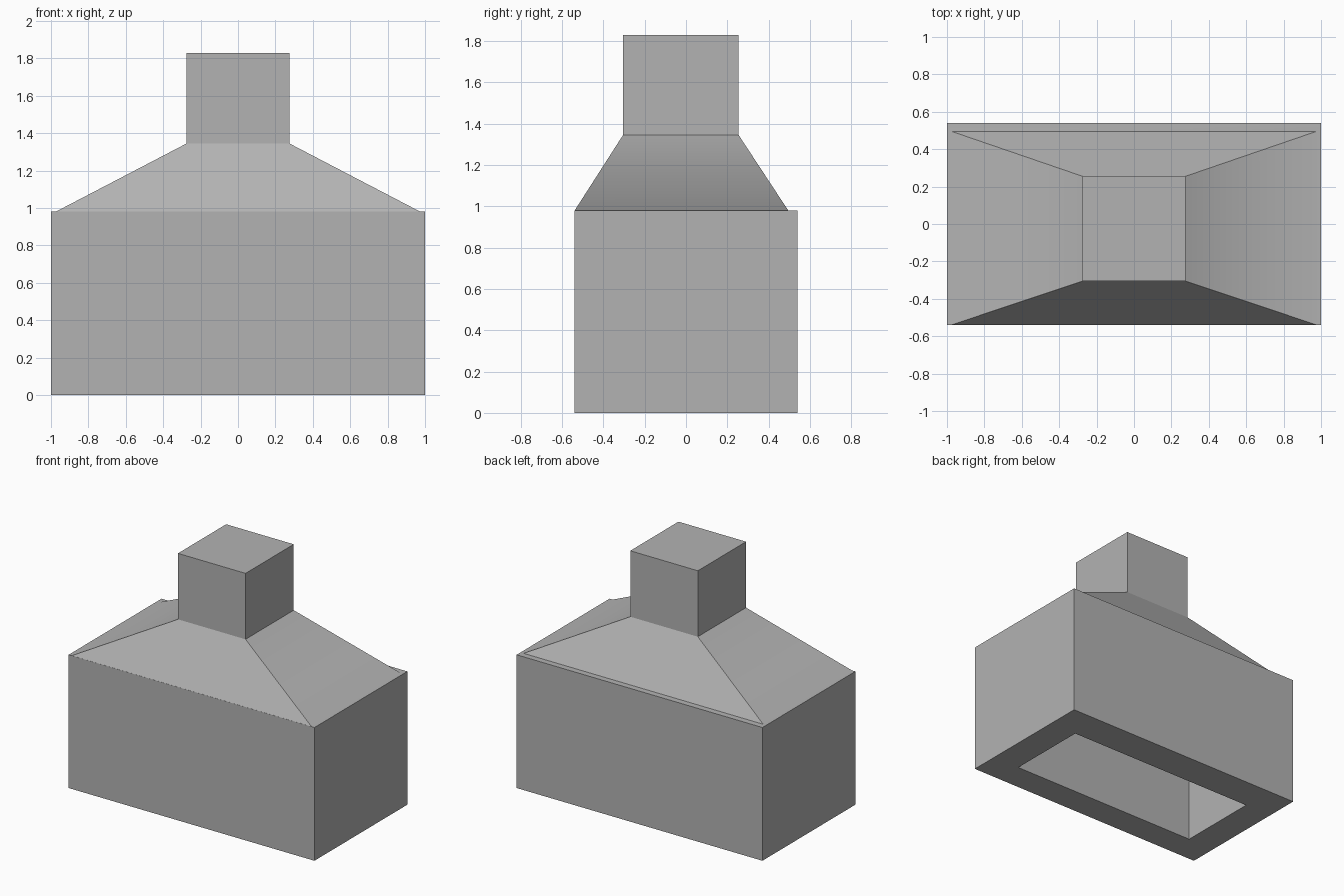
import bpy
import bmesh

cube = bpy.data.objects.get("Cube")
if cube:
    bpy.data.objects.remove(cube, do_unlink=True)

# Single plain stone colour
COLOUR = (0.45, 0.45, 0.45, 1)
stone = bpy.data.materials.new("grey_stone")
stone.use_nodes = True
stone.diffuse_color = COLOUR
stone.node_tree.nodes["Principled BSDF"].inputs["Base Color"].default_value = COLOUR

# Rectangular sections: half width, front y, back y, height
SECTIONS = [
    (0.78, -0.33, 0.29, 0.76),     # cavity ceiling
    (0.78, -0.33, 0.29, 0),        # opening in the underside
    (1.0, -0.54, 0.54, 0),         # outer foot of the body
    (1.0, -0.54, 0.54, 0.98),      # top rim of the body
    (0.975, -0.539, 0.495, 0.98),  # foot of the sloping hood
    (0.275, -0.305, 0.255, 1.345), # foot of the chimney
    (0.275, -0.305, 0.255, 1.83),  # chimney top
]

bm = bmesh.new()


def ring(half, front, back, z):
    corners = ((-half, front), (half, front), (half, back), (-half, back))
    return [bm.verts.new((x, y, z)) for x, y in corners]


# Join each section to the next, then close the two ends
rings = [ring(*s) for s in SECTIONS]
for low, high in zip(rings, rings[1:]):
    for i in range(4):
        j = (i + 1) % 4
        bm.faces.new((low[i], low[j], high[j], high[i]))
bm.faces.new(rings[0][::-1])
bm.faces.new(rings[-1])
bmesh.ops.recalc_face_normals(bm, faces=bm.faces)

mesh = bpy.data.meshes.new("fireplace_body_and_chimney")
bm.to_mesh(mesh)
bm.free()
mesh.materials.append(stone)
fireplace = bpy.data.objects.new("fireplace_body_and_chimney", mesh)
bpy.context.collection.objects.link(fireplace)

# Soft blend between the side ledges and the hood slopes only
bpy.context.view_layer.objects.active = fireplace
fireplace.select_set(True)
bpy.ops.object.shade_smooth_by_angle()
